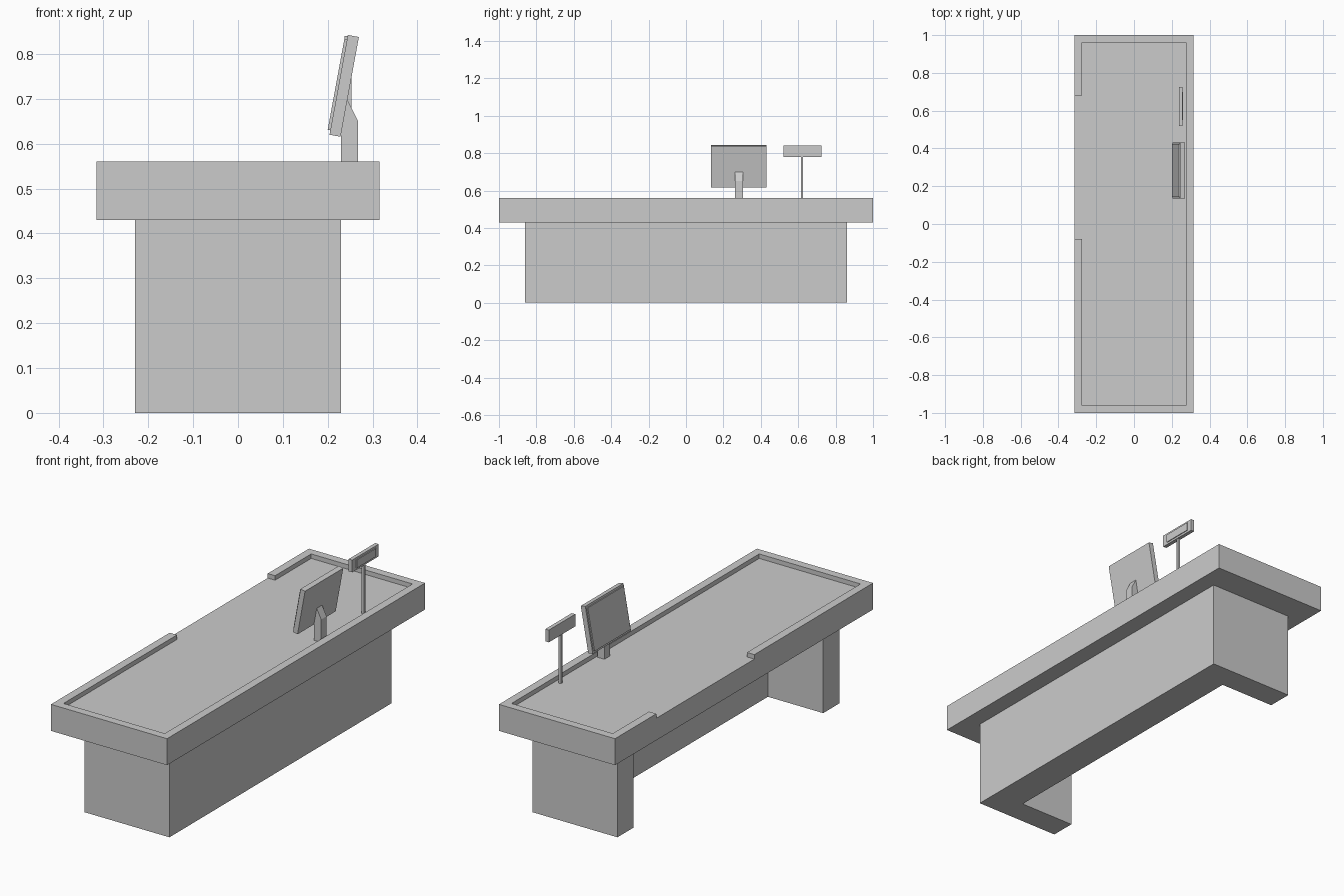
import bpy, bmesh, math
from mathutils import Matrix, Vector

if "Cube" in bpy.data.objects:
    bpy.data.objects.remove(bpy.data.objects["Cube"])


def prism(name, pts, axis, lo, hi):
    """Extrude a closed outline: axis 'z' takes (x, y), axis 'y' takes (x, z)."""
    bm = bmesh.new()
    place = (lambda p: (p[0], p[1], lo)) if axis == 'z' else (lambda p: (p[0], lo, p[1]))
    face = bm.faces.new([bm.verts.new(place(p)) for p in pts])
    ext = bmesh.ops.extrude_face_region(bm, geom=[face])
    step = (0, 0, hi - lo) if axis == 'z' else (0, hi - lo, 0)
    bmesh.ops.translate(bm, vec=step, verts=[v for v in ext['geom'] if isinstance(v, bmesh.types.BMVert)])
    bmesh.ops.recalc_face_normals(bm, faces=bm.faces)
    mesh = bpy.data.meshes.new(name)
    bm.to_mesh(mesh)
    bm.free()
    ob = bpy.data.objects.new(name, mesh)
    bpy.context.collection.objects.link(ob)
    return ob


def box(name, x, y, z):
    return prism(name, [(x[0], y[0]), (x[1], y[0]), (x[1], y[1]), (x[0], y[1])], 'z', *z)


FLOOR, TOP = 0.538, 0.56
X, XI, Y, YI = 0.315, 0.275, 1.0, 0.96

# U-shaped base, open towards -x
prism("base", [(-0.23, -0.86), (0.23, -0.86), (0.23, 0.86), (-0.23, 0.86),
               (-0.23, 0.735), (0.07, 0.735), (0.07, -0.735), (-0.23, -0.735)], 'z', 0, 0.43)

# Counter slab with a raised rim that is broken on the operator side
box("counter_slab", (-X, X), (-Y, Y), (0.43, FLOOR))
prism("counter_rim", [(-X, -0.08), (-X, -Y), (X, -Y), (X, Y), (-X, Y), (-X, 0.68),
                      (-XI, 0.68), (-XI, YI), (XI, YI), (XI, -YI), (-XI, -YI), (-XI, -0.08)],
      'z', FLOOR, TOP)

# Monitor stand
prism("monitor_stand", [(0.23, FLOOR), (0.268, FLOOR), (0.268, 0.65), (0.243, 0.70), (0.23, 0.63)],
      'y', 0.262, 0.304)

# Tilted monitor: body and slightly raised screen
tilt = Matrix.Translation(Vector((0.204, 0.283, 0.62))) @ Matrix.Rotation(math.radians(10.4), 4, 'Y')
for name, x, half, z in (("monitor_body", (0, 0.025), 0.148, (0, 0.226)),
                         ("monitor_screen", (-0.006, 0), 0.14, (0.01, 0.216))):
    box(name, x, (-half, half), z).matrix_world = tilt

# Customer display on a thin pole
box("display_pole", (0.241, 0.253), (0.614, 0.626), (FLOOR, 0.785))
box("display_case", (0.237, 0.256), (0.52, 0.725), (0.78, 0.84))
box("display_panel", (0.256, 0.26), (0.55, 0.70), (0.79, 0.83))
